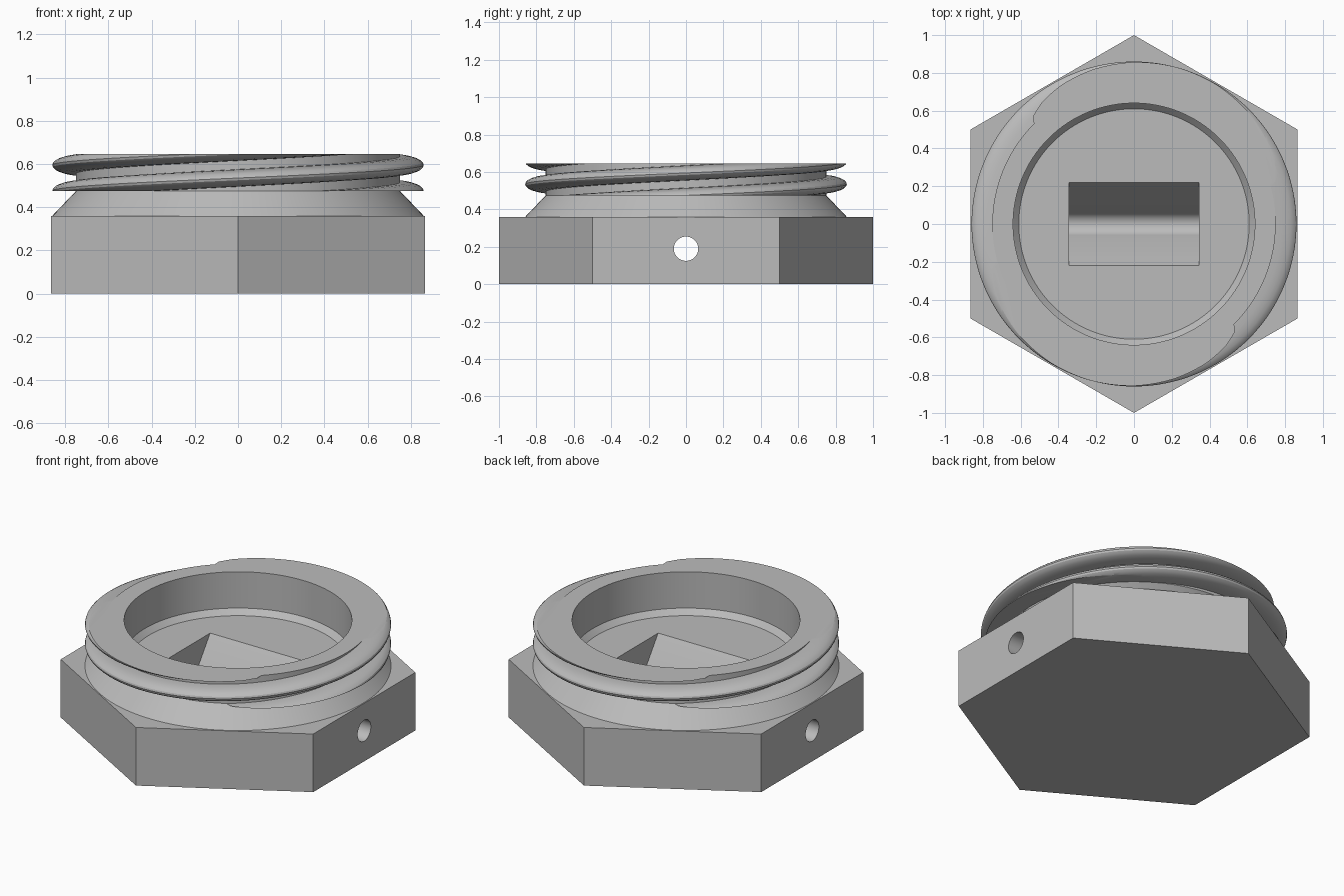
import bpy, bmesh
from math import sin, cos, pi, radians, acos

if "Cube" in bpy.data.objects:
    bpy.data.objects.remove(bpy.data.objects["Cube"], do_unlink=True)

metal = bpy.data.materials.new("light grey metal")
metal.use_nodes = True
GREY = (0.5, 0.5, 0.5, 1)
metal.diffuse_color = GREY
metal.node_tree.nodes["Principled BSDF"].inputs["Base Color"].default_value = GREY

SEG = 128
HEX_TOP, SHOULDER, RIM, FLOOR = 0.36, 0.475, 0.645, 0.387
ROOT, CREST, LEAD = 0.75, 0.86, 0.24


def finish(bm, name):
    bmesh.ops.recalc_face_normals(bm, faces=bm.faces)
    mesh = bpy.data.meshes.new(name)
    bm.to_mesh(mesh)
    bm.free()
    obj = bpy.data.objects.new(name, mesh)
    mesh.materials.append(metal)
    bpy.context.collection.objects.link(obj)
    return obj


def prism(name, points, offset):
    """Extrude a closed outline by an offset vector."""
    bm = bmesh.new()
    face = bm.faces.new([bm.verts.new(p) for p in points])
    new = bmesh.ops.extrude_face_region(bm, geom=[face])["geom"]
    bmesh.ops.translate(bm, vec=offset, verts=[v for v in new if isinstance(v, bmesh.types.BMVert)])
    return finish(bm, name)


def lathe(name, profile):
    """Revolve a profile of (radius, z), closed by a flat cap at each end."""
    bm = bmesh.new()
    rings = [[bm.verts.new((r * cos(2 * pi * i / SEG), r * sin(2 * pi * i / SEG), z))
              for i in range(SEG)] for r, z in profile]
    for a, b in zip(rings, rings[1:]):
        for i in range(SEG):
            j = (i + 1) % SEG
            bm.faces.new((a[i], a[j], b[j], b[i]))
    bm.faces.new(rings[0])
    bm.faces.new(rings[-1])
    return finish(bm, name)


def activate(obj):
    bpy.ops.object.select_all(action='DESELECT')
    obj.select_set(True)
    bpy.context.view_layer.objects.active = obj


def combine(obj, other, operation):
    activate(obj)
    mod = obj.modifiers.new(operation.lower(), 'BOOLEAN')
    mod.operation, mod.solver, mod.object = operation, 'EXACT', other
    bpy.ops.object.modifier_apply(modifier=mod.name)
    bpy.data.objects.remove(other, do_unlink=True)


def smooth(obj):
    activate(obj)
    bpy.ops.object.shade_smooth_by_angle(angle=radians(25))


# Hexagonal head with corners toward front and back
body = prism("hex_body", [(cos(pi / 6 + k * pi / 3), sin(pi / 6 + k * pi / 3), 0)
                          for k in range(6)], (0, 0, HEX_TOP))

# Conical shoulder, threaded neck and chamfered bore
neck = lathe("neck", [(CREST, 0.3), (CREST, HEX_TOP), (ROOT, SHOULDER), (ROOT, RIM),
                      (0.64, RIM), (0.64, 0.42), (0.61, FLOOR)])
combine(body, neck, 'UNION')

# Sloped pocket in the bore floor with a rounded trough
HOLE_Z, TROUGH = 0.19, 0.066
start = acos(0.062 / TROUGH)
arc = [start + (pi - 2 * start) * k / 20 for k in range(21)]
outline = [(0.22, 0.5), (0.22, FLOOR)]
outline += [(TROUGH * cos(a), HOLE_Z - TROUGH * sin(a)) for a in arc]
outline += [(-0.22, FLOOR), (-0.22, 0.5)]
pocket = prism("pocket_cutter", [(-0.345, y, z) for y, z in outline], (0.69, 0, 0))
combine(body, pocket, 'DIFFERENCE')

# Cross hole through the two side faces
drill = prism("hole_cutter", [(-1, 0.065 * cos(k * pi / 24), HOLE_Z + 0.065 * sin(k * pi / 24))
                              for k in range(48)], (2, 0, 0))
combine(body, drill, 'DIFFERENCE')
smooth(body)


def thread(name, turn):
    """Sweep a rounded ridge along a helix and trim it flat at both ends."""
    bm = bmesh.new()
    section = [(ROOT + (CREST - ROOT) * sin(pi * k / 12) ** 0.9 if 0 < k < 12 else ROOT,
                -0.04 * cos(pi * k / 12)) for k in range(13)]
    rings = []
    for i in range(SEG // 4, SEG * 3 // 2 + 1):
        a = 2 * pi * i / SEG
        mid = SHOULDER + LEAD * (a - pi) / (2 * pi)
        rings.append([bm.verts.new((r * cos(a + turn), r * sin(a + turn), mid + h))
                      for r, h in section])
    for a, b in zip(rings, rings[1:]):
        for k in range(len(section)):
            j = (k + 1) % len(section)
            bm.faces.new((a[k], a[j], b[j], b[k]))
    for z, up in ((SHOULDER, -1), (RIM, 1)):
        cut = bmesh.ops.bisect_plane(bm, geom=bm.verts[:] + bm.edges[:] + bm.faces[:],
                                     plane_co=(0, 0, z), plane_no=(0, 0, up), clear_outer=True)
        rim = [e for e in cut["geom_cut"] if isinstance(e, bmesh.types.BMEdge) and e.is_boundary]
        bmesh.ops.holes_fill(bm, edges=rim, sides=0)
    return finish(bm, name)


# Two interleaved thread starts
for label, turn in (("first", 0), ("second", pi)):
    smooth(thread(label + "_thread", turn))
